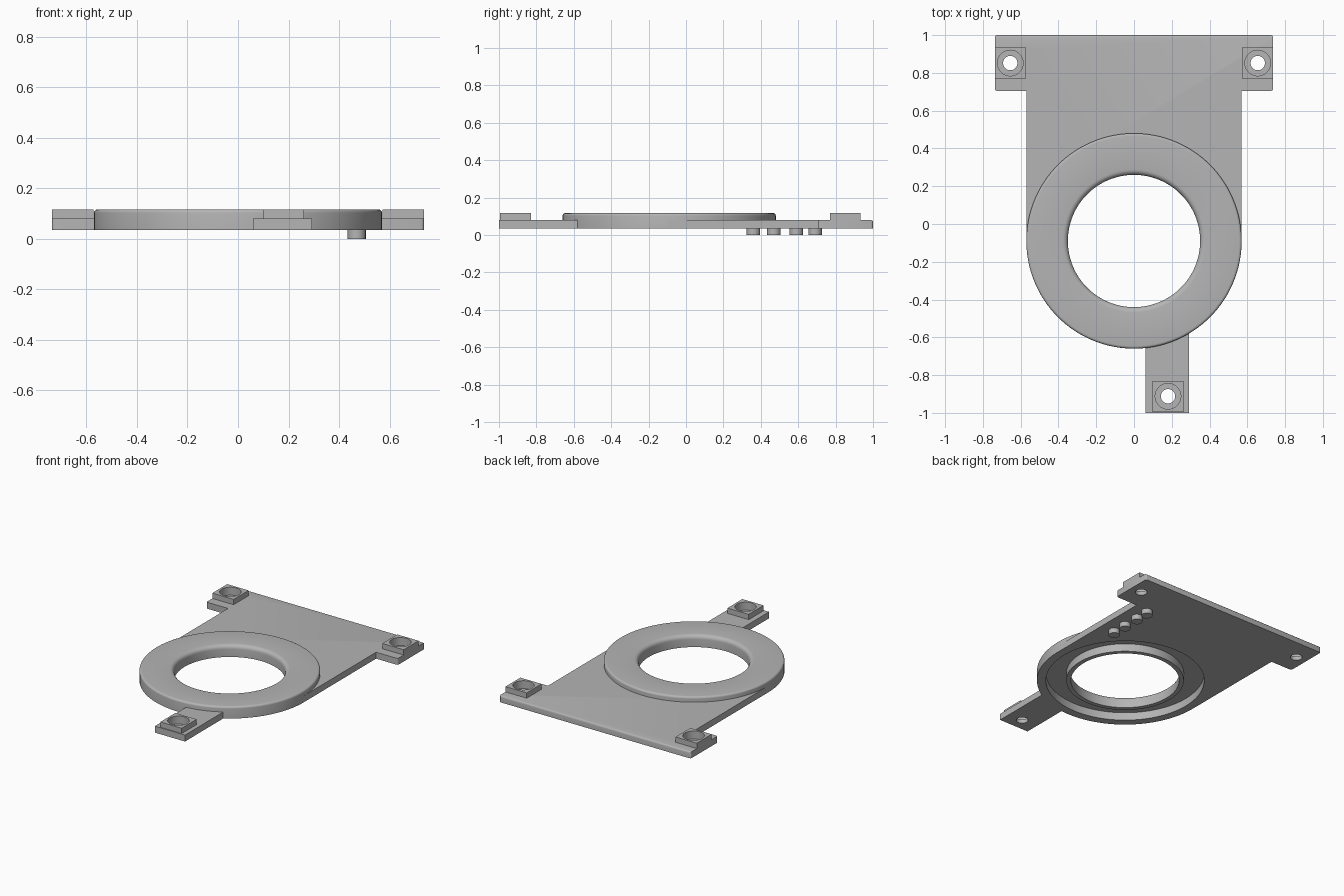
import bpy, bmesh, math

cube = bpy.data.objects.get("Cube")
if cube:
    bpy.data.objects.remove(cube, do_unlink=True)

grey = bpy.data.materials.new("plain grey")
grey.use_nodes = True
GREY = (0.46, 0.46, 0.46, 1)
grey.diffuse_color = GREY
grey.node_tree.nodes["Principled BSDF"].inputs["Base Color"].default_value = GREY

BOTTOM, DECK, TOP = 0.035, 0.08, 0.117
RING_Y = -0.09
RING_R = 0.57
HOLES = [(-0.655, 0.852), (0.655, 0.852), (0.18, -0.912)]


def finish(name, bm):
    bmesh.ops.recalc_face_normals(bm, faces=bm.faces[:])
    mesh = bpy.data.meshes.new(name)
    bm.to_mesh(mesh)
    bm.free()
    mesh.materials.append(grey)
    obj = bpy.data.objects.new(name, mesh)
    bpy.context.collection.objects.link(obj)
    return obj


def slab(name, outline, z0, z1, rounded=None):
    """Extrude an outline upward, optionally rounding the edges a rule picks."""
    bm = bmesh.new()
    face = bm.faces.new([bm.verts.new((x, y, z0)) for x, y in outline])
    up = bmesh.ops.extrude_face_region(bm, geom=[face])["geom"]
    bmesh.ops.translate(bm, vec=(0, 0, z1 - z0),
                        verts=[v for v in up if isinstance(v, bmesh.types.BMVert)])
    if rounded:
        edges = [e for e in bm.edges if rounded(*e.verts)]
        bmesh.ops.bevel(bm, geom=edges, offset=0.012, segments=3,
                        profile=0.5, affect='EDGES')
    return finish(name, bm)


def box(name, x0, x1, y0, y1, z0, z1):
    return slab(name, [(x0, y0), (x1, y0), (x1, y1), (x0, y1)], z0, z1)


def lathe(name, profile, x, y, steps=96, closed=True):
    """Spin a profile of (radius, height) points around a vertical axis."""
    bm = bmesh.new()
    rings = []
    for i in range(steps):
        a = math.tau * i / steps
        rings.append([bm.verts.new((x + r * math.cos(a), y + r * math.sin(a), z))
                      for r, z in profile])
    n = len(profile)
    for i in range(steps):
        a, b = rings[i], rings[(i + 1) % steps]
        for j in range(n if closed else n - 1):
            k = (j + 1) % n
            bm.faces.new((a[j], b[j], b[k], a[k]))
    if not closed:
        bm.faces.new([r[0] for r in rings])
        bm.faces.new([r[-1] for r in rings])
    return finish(name, bm)


def activate(obj):
    bpy.ops.object.select_all(action='DESELECT')
    obj.select_set(True)
    bpy.context.view_layer.objects.active = obj


def cut(obj, cutter):
    mod = obj.modifiers.new("cut", 'BOOLEAN')
    mod.operation = 'DIFFERENCE'
    mod.solver = 'EXACT'
    mod.object = cutter
    activate(obj)
    bpy.ops.object.modifier_apply(modifier=mod.name)


def arc(cx, cz, r, start, end, steps=5):
    return [(cx + r * math.cos(math.radians(start + (end - start) * i / steps)),
             cz + r * math.sin(math.radians(start + (end - start) * i / steps)))
            for i in range(steps + 1)]


# Back plate with two ears, rounded along the back and at the ear corners
half = [(RING_R, RING_Y), (RING_R, 0.705), (0.737, 0.705), (0.737, 1.0)]
outline = half + [(-x, y) for x, y in reversed(half)]


def plate_edges(a, b):
    back_top = all(v.co.y > 0.99 and v.co.z > DECK - 0.001 for v in (a, b))
    ear_corner = all(abs(v.co.x) > 0.7 for v in (a, b)) and abs(a.co.z - b.co.z) > 0.01
    return back_top or ear_corner


plate = slab("back_plate", outline, BOTTOM, DECK, plate_edges)

# Front arm
arm = box("front_arm", 0.06, 0.292, -1.0, -0.5, BOTTOM, DECK)

# Clear the plate and arm out of the ring's hollow underside
well = lathe("well_cutter", [(0.54, -0.1), (0.54, 0.3)], 0, RING_Y, closed=False)
cut(plate, well)
cut(arm, well)

# Raised ring: rounded top edges, groove underneath, collar round the opening
profile = [(0.35, BOTTOM)]
profile += arc(0.378, TOP - 0.028, 0.028, 180, 90)
profile += arc(RING_R - 0.014, TOP - 0.014, 0.014, 90, 0)
profile += [(RING_R, BOTTOM), (0.512, BOTTOM), (0.512, 0.09),
            (0.38, 0.09), (0.38, BOTTOM)]
ring = lathe("ring", profile, 0, RING_Y, steps=128)

# Square bosses with counterbored screw holes
parts = [plate, arm, ring]
cutters = [well]
for name, host, (x, y) in zip(("right_boss", "left_boss", "front_boss"),
                              (plate, plate, arm), HOLES):
    s = 0.082
    boss = box(name, x - s, x + s, y - s, y + s, DECK - 0.005, TOP)
    drill = lathe(name + "_drill",
                  [(0.038, -0.1), (0.038, 0.062), (0.068, 0.062), (0.068, 0.3)],
                  x, y, steps=48, closed=False)
    cut(boss, drill)
    cut(host, drill)
    parts.append(boss)
    cutters.append(drill)

# Small plain feet in a row under the plate
for i, y in enumerate((0.36, 0.47, 0.59, 0.69)):
    parts.append(lathe(f"underside_foot_{i + 1}", [(0.036, 0), (0.036, BOTTOM + 0.005)],
                       0.47, y, steps=20, closed=False))

for c in cutters:
    bpy.data.objects.remove(c, do_unlink=True)

for obj in parts:
    activate(obj)
    bpy.ops.object.shade_smooth_by_angle(angle=math.radians(35))
